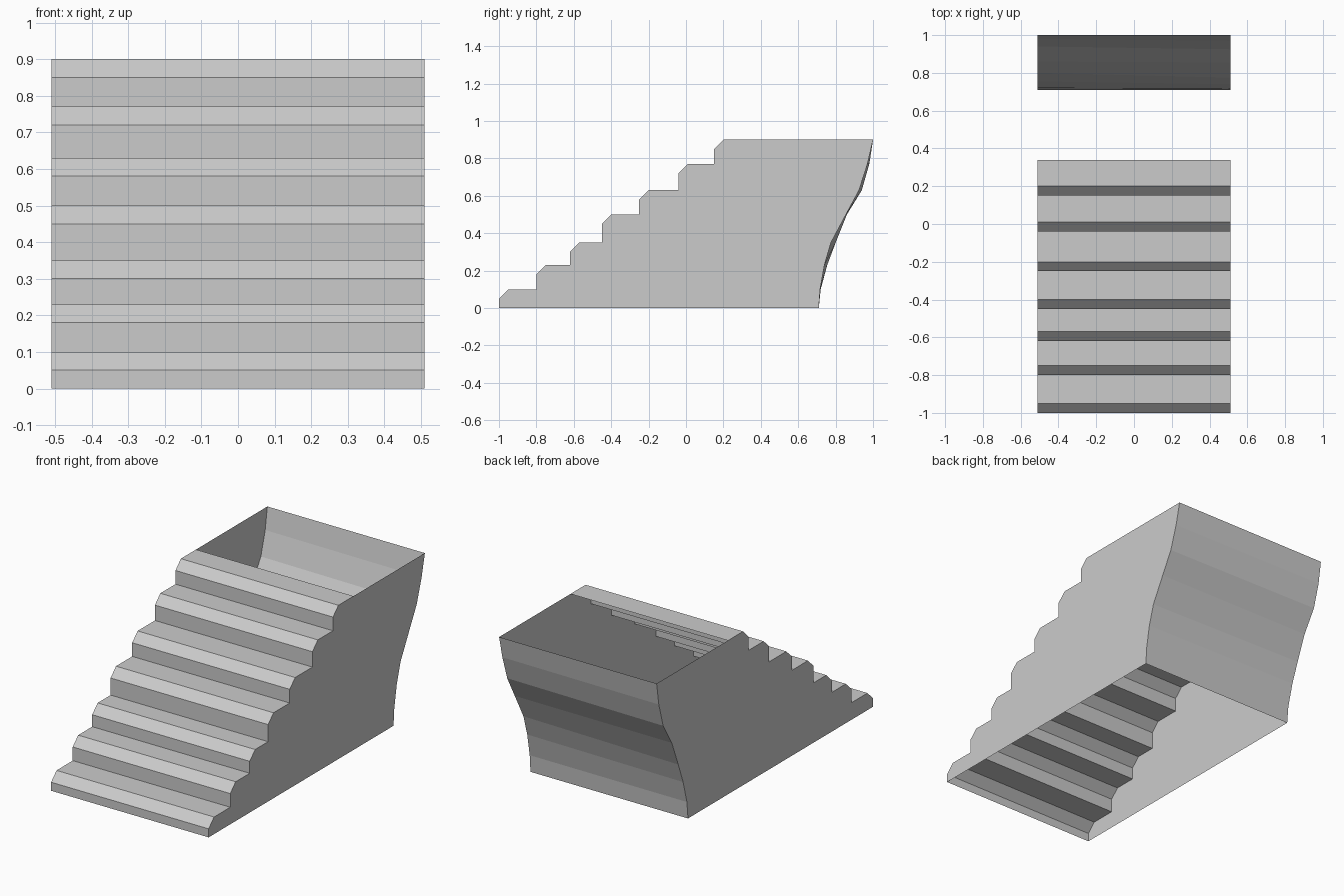
import bpy
import bmesh

cube = bpy.data.objects.get("Cube")
if cube:
    bpy.data.objects.remove(cube, do_unlink=True)

HALF = 0.51      # half the width
BEVEL = 0.05     # slanted nosing of each step
TOP_END = 0.34   # back edge of the top landing

grey = bpy.data.materials.new("plain grey")
grey.use_nodes = True
colour = (0.6, 0.6, 0.6, 1)
grey.diffuse_color = colour
grey.node_tree.nodes["Principled BSDF"].inputs["Base Color"].default_value = colour

# Riser position and tread height of each step, and back edge of each side
risers = [-1.0, -0.8, -0.62, -0.45, -0.25, -0.04, 0.15]
treads = [0.10, 0.23, 0.35, 0.50, 0.63, 0.77, 0.90]
back_left = [0.71, 0.717, 0.74, 0.775, 0.855, 0.925, 0.97, 1.0]
back_right = [0.71, 0.72, 0.755, 0.80, 0.86, 0.94, 0.98, 1.0]
levels = [0.0] + treads

# Stepped profile with nosings, from the ground to the top landing
steps = []
floor = 0.0
for y, z in zip(risers, treads):
    steps += [(y, floor), (y, z - BEVEL), (y + BEVEL, z)]
    floor = z


def add_object(name, build):
    bm = bmesh.new()
    build(bm)
    mesh = bpy.data.meshes.new(name)
    bm.to_mesh(mesh)
    bm.free()
    mesh.materials.append(grey)
    obj = bpy.data.objects.new(name, mesh)
    bpy.context.collection.objects.link(obj)


def strip(bm, right, left):
    """Join two side profiles with a row of quads."""
    a = [bm.verts.new((-HALF, y, z)) for y, z in right]
    b = [bm.verts.new((HALF, y, z)) for y, z in left]
    for i in range(len(a) - 1):
        bm.faces.new((a[i], b[i], b[i + 1], a[i + 1]))


def side(x, back):
    """Flat side panel under the steps, closed by the back curve."""
    def build(bm):
        outline = steps + list(zip(back, levels))[::-1]
        verts = [bm.verts.new((x, y, z)) for y, z in outline]
        face = bm.faces.new(verts if x < 0 else verts[::-1])
        face.normal_update()
        if face.normal.x * x < 0:
            face.normal_flip()
    return build


# Thin staircase sheet, ending in the short landing
stair_profile = steps + [(TOP_END, treads[-1])]
add_object("stairs", lambda bm: strip(bm, stair_profile, stair_profile))

# Side panels
add_object("left_side", side(HALF, back_left))
add_object("right_side", side(-HALF, back_right))

# Curved back wall, listed from the top down so it faces outward
add_object("back_wall", lambda bm: strip(
    bm, list(zip(back_right, levels))[::-1], list(zip(back_left, levels))[::-1]))
